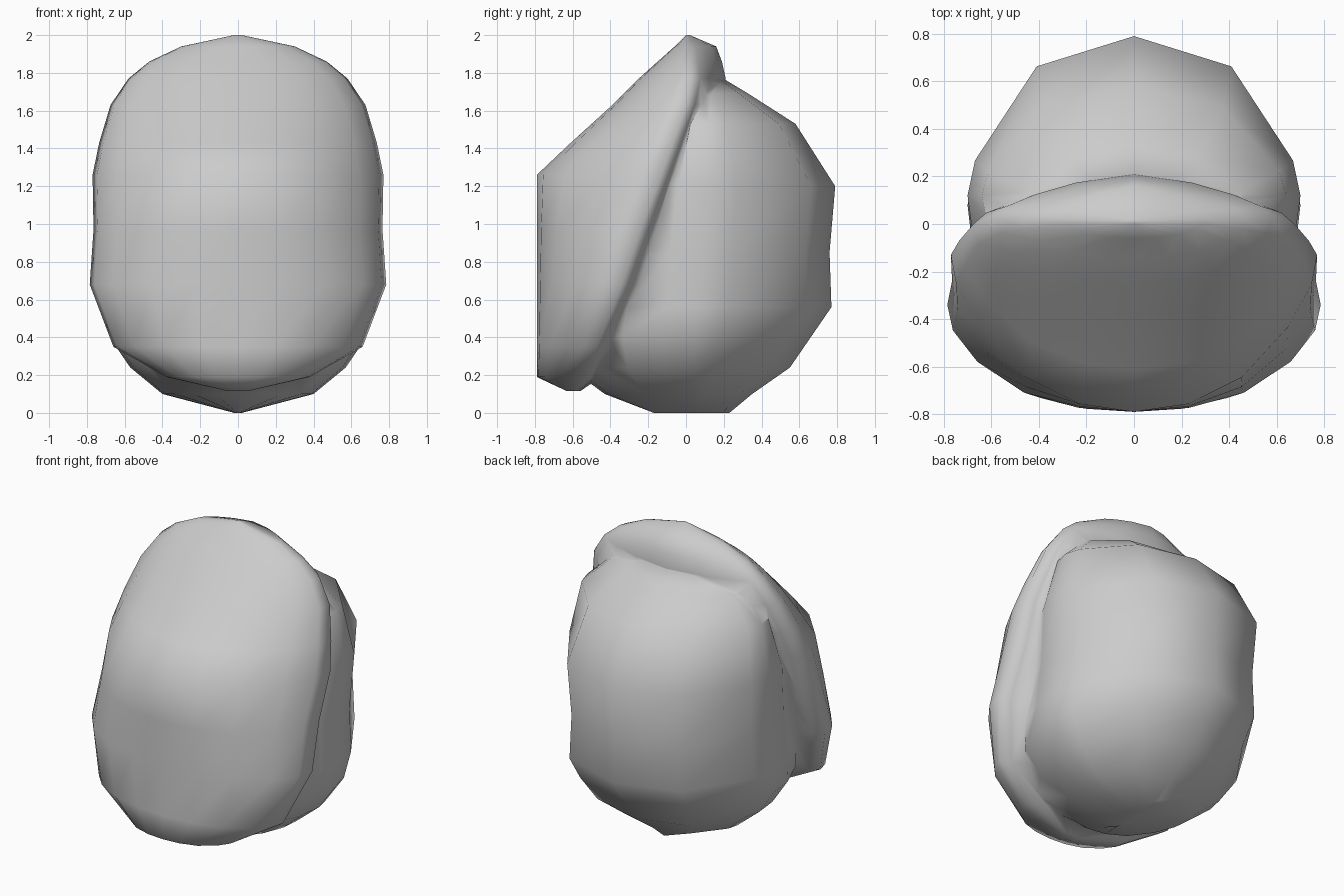
import bpy, bmesh

if "Cube" in bpy.data.objects:
    bpy.data.objects.remove(bpy.data.objects["Cube"])

# right half of each section: (share of half width, share of front/back depth)
FRONT = [(0, -1), (0.30, -0.96), (0.59, -0.82), (0.84, -0.53), (0.97, -0.24)]
BODY_BACK = [(1, 0), (0.955, 0.22), (0.585, 0.81), (0, 1)]
SHELL_BACK = [(1, 0), (0.92, 0.25), (0.72, 0.52), (0.42, 0.80), (0, 1)]


def loft(name, rows, back_curve):
    """Stack mirrored sections; each row is z, front y, widest y, back y,
    half width and how much the front corners are swept back."""
    curve = FRONT + back_curve
    outline = curve + [(-u, v) for u, v in curve[-2:0:-1]]
    n = len(outline)
    bm = bmesh.new()
    rings = []
    for z, front, mid, back, half, sweep in rows:
        ring = []
        for u, v in outline:
            if v > 0:
                y = mid + v * (back - mid)
            else:
                y = mid + v * (1 - sweep * (1 + v)) * (mid - front)
            ring.append(bm.verts.new((half * u, y, z)))
        rings.append(ring)
    for lo, hi in zip(rings, rings[1:]):
        for i in range(n):
            j = (i + 1) % n
            bm.faces.new((lo[i], lo[j], hi[j], hi[i]))
    bm.faces.new(rings[0][::-1])
    bm.faces.new(rings[-1])
    bmesh.ops.recalc_face_normals(bm, faces=bm.faces)
    mesh = bpy.data.meshes.new(name)
    bm.to_mesh(mesh)
    bm.free()
    obj = bpy.data.objects.new(name, mesh)
    bpy.context.collection.objects.link(obj)
    return obj


# rounded rear mass
body = loft("rounded_body", [
    (0.00, -0.17, 0.03, 0.23, 0.02, 0),
    (0.10, -0.43, 0.03, 0.35, 0.40, 0),
    (0.24, -0.62, 0.04, 0.55, 0.57, 0),
    (0.40, -0.68, 0.05, 0.66, 0.68, 0),
    (0.56, -0.68, 0.08, 0.77, 0.70, 0),
    (0.85, -0.66, 0.10, 0.76, 0.68, 0),
    (1.20, -0.55, 0.12, 0.79, 0.70, 0),
    (1.53, -0.28, 0.12, 0.58, 0.64, 0),
    (1.69, -0.14, 0.08, 0.33, 0.47, 0),
    (1.78, -0.05, 0.06, 0.18, 0.25, 0),
], BODY_BACK)

# raised front shell, upright below and sloping back to a ridge above
shell = loft("front_shell", [
    (0.115, -0.63, -0.60, -0.56, 0.05, 0),
    (0.19, -0.79, -0.55, -0.45, 0.38, 0),
    (0.35, -0.79, -0.47, -0.30, 0.66, 0),
    (0.68, -0.79, -0.34, -0.14, 0.785, 0),
    (0.97, -0.79, -0.24, -0.03, 0.765, 0.06),
    (1.26, -0.79, -0.13, 0.06, 0.77, 0.28),
    (1.43, -0.61, -0.07, 0.12, 0.735, 0.22),
    (1.63, -0.39, 0.00, 0.19, 0.675, 0.10),
    (1.77, -0.25, 0.03, 0.21, 0.58, 0),
    (1.86, -0.15, 0.02, 0.19, 0.47, 0),
    (1.94, -0.06, 0.02, 0.16, 0.30, 0),
    (2.00, 0.00, 0.01, 0.02, 0.02, 0),
], SHELL_BACK)

# fuse both into one continuous skin
union = body.modifiers.new("fuse", 'BOOLEAN')
union.operation = 'UNION'
union.solver = 'EXACT'
union.object = shell
bpy.context.view_layer.objects.active = body
body.select_set(True)
bpy.ops.object.modifier_apply(modifier=union.name)
bpy.data.objects.remove(shell)
bpy.ops.object.shade_smooth()
